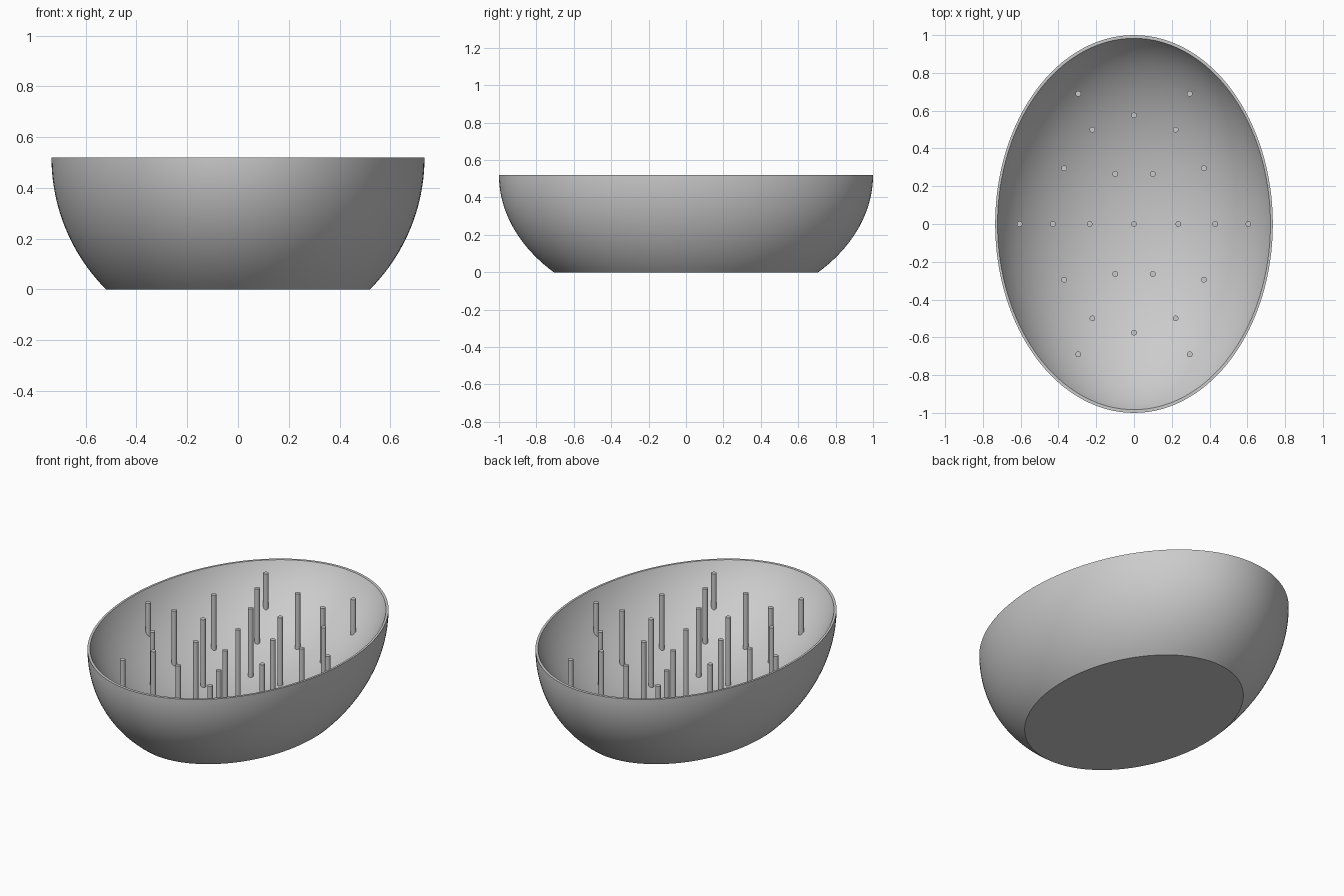
import bpy, bmesh, math
from mathutils import Matrix, Vector

cube = bpy.data.objects.get("Cube")
if cube:
    bpy.data.objects.remove(cube, do_unlink=True)

RX, RY, H = 0.735, 1.0, 0.52      # rim half-axes and height
RIM = 0.983                       # inner rim as a share of the outer rim
PIN_R = 0.015

grey = bpy.data.materials.new("plain grey")
grey.use_nodes = True
grey.diffuse_color = (0.6, 0.6, 0.6, 1)
grey.node_tree.nodes["Principled BSDF"].inputs["Base Color"].default_value = (0.6, 0.6, 0.6, 1)


def inner_z(r):
    """Height of the inside surface at a relative radius r (0 centre, 1 rim)."""
    return H - 0.645 * (math.sqrt(1 - 0.9 * r * r) - math.sqrt(0.1))


def finish(bm, name):
    bmesh.ops.recalc_face_normals(bm, faces=bm.faces)
    mesh = bpy.data.meshes.new(name)
    bm.to_mesh(mesh)
    bm.free()
    obj = bpy.data.objects.new(name, mesh)
    bpy.context.collection.objects.link(obj)
    mesh.materials.append(grey)
    bpy.ops.object.select_all(action='DESELECT')
    obj.select_set(True)
    bpy.context.view_layer.objects.active = obj
    bpy.ops.object.shade_smooth_by_angle(angle=math.radians(30))
    return obj


# Bowl: flat base, rounded outside, thin rim and shallower rounded inside
N = 24
profile = [(0, 0)]
for i in range(N + 1):
    z = H * i / N
    profile.append((math.sqrt(1 - (z - H) ** 2 / RX ** 2), z))
for i in range(N + 1):
    r = math.sin(math.pi / 2 * (1 - i / N))
    profile.append((RIM * r, inner_z(r)))

bm = bmesh.new()
verts = [bm.verts.new((r, 0, z)) for r, z in profile]
edges = [bm.edges.new(pair) for pair in zip(verts, verts[1:])]
bmesh.ops.spin(bm, geom=verts + edges, cent=(0, 0, 0), axis=(0, 0, 1),
               angle=2 * math.pi, steps=128, use_duplicate=False)
bmesh.ops.remove_doubles(bm, verts=bm.verts, dist=1e-5)
bmesh.ops.scale(bm, vec=(RX, RY, 1), verts=bm.verts)
finish(bm, "bowl")

# Pins: upright rods from the inside surface up to rim level, mirrored both ways
quarter = [(0, 0), (0.235, 0), (0.43, 0), (0.605, 0), (0.1, 0.265),
           (0.37, 0.295), (0.22, 0.5), (0, 0.575), (0.295, 0.69)]
spots = sorted({(sx * x, sy * y) for x, y in quarter for sx in (1, -1) for sy in (1, -1)})

bm = bmesh.new()
for x, y in spots:
    foot = inner_z(math.hypot(x / RX, y / RY) / RIM) - 0.03
    bmesh.ops.create_cone(bm, cap_ends=True, segments=20, radius1=PIN_R, radius2=PIN_R,
                          depth=H - foot,
                          matrix=Matrix.Translation(Vector((x, y, (H + foot) / 2))))
finish(bm, "pins")
